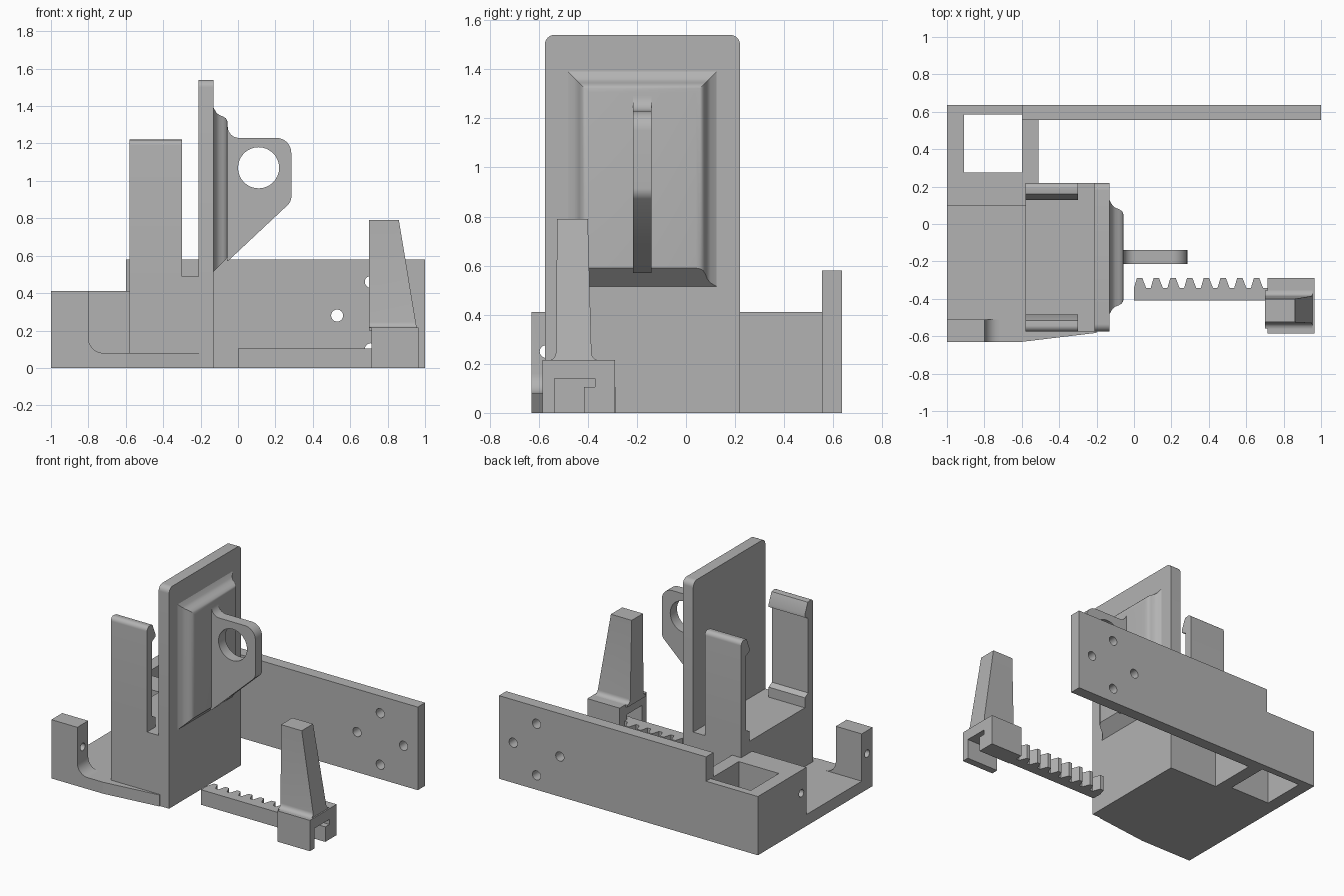
import bpy, bmesh, math
from mathutils import Vector

if "Cube" in bpy.data.objects:
    bpy.data.objects.remove(bpy.data.objects["Cube"])

grey = bpy.data.materials.new("plain grey")
grey.use_nodes = True
grey.diffuse_color = (0.45, 0.45, 0.45, 1)
grey.node_tree.nodes["Principled BSDF"].inputs["Base Color"].default_value = grey.diffuse_color


def finish(name, bm):
    bmesh.ops.recalc_face_normals(bm, faces=bm.faces)
    mesh = bpy.data.meshes.new(name)
    bm.to_mesh(mesh)
    bm.free()
    mesh.materials.append(grey)
    obj = bpy.data.objects.new(name, mesh)
    bpy.context.collection.objects.link(obj)
    return obj


def prism(name, axis, pts, a, b):
    """Extrude a profile along an axis from a to b."""
    place = {"x": lambda u, v, w: (w, u, v),
             "y": lambda u, v, w: (u, w, v),
             "z": lambda u, v, w: (u, v, w)}[axis]
    bm = bmesh.new()
    face = bm.faces.new([bm.verts.new(place(u, v, a)) for u, v in pts])
    ext = bmesh.ops.extrude_face_region(bm, geom=[face])["geom"]
    move = Vector(place(0, 0, b - a))
    bmesh.ops.translate(bm, vec=move, verts=[g for g in ext if isinstance(g, bmesh.types.BMVert)])
    return finish(name, bm)


def box(name, x, y, z):
    return prism(name, "z", [(x[0], y[0]), (x[1], y[0]), (x[1], y[1]), (x[0], y[1])], *z)


def arc(cx, cy, r, start, end, n=8):
    angles = [math.radians(start + (end - start) * i / n) for i in range(n + 1)]
    return [(cx + r * math.cos(t), cy + r * math.sin(t)) for t in angles]


def circle(cx, cy, r):
    return arc(cx, cy, r, 0, 360, 32)[:-1]


def combine(obj, other, operation="DIFFERENCE"):
    mod = obj.modifiers.new("combine", "BOOLEAN")
    mod.operation, mod.object, mod.solver = operation, other, "EXACT"
    bpy.context.view_layer.objects.active = obj
    bpy.ops.object.modifier_apply(modifier=mod.name)
    bpy.data.objects.remove(other)


def smooth(obj, angle=30):
    bpy.ops.object.select_all(action="DESELECT")
    obj.select_set(True)
    bpy.context.view_layer.objects.active = obj
    bpy.ops.object.shade_smooth_by_angle(angle=math.radians(angle))


# Long back plate with four bolt holes in a diamond
plate = prism("back_plate", "y", [(-1, 0), (1, 0), (1, 0.58), (-0.6, 0.58), (-0.6, 0.41), (-1, 0.41)],
              0.555, 0.635)
for dx, dz in ((-1, 0), (1, 0), (0, -1), (0, 1)):
    combine(plate, prism("cutter", "y", circle(0.71 + 0.18 * dx, 0.28 + 0.18 * dz, 0.032), 0.5, 0.7))
smooth(plate)

# Rear block with a square well and a shaft hole
rear = box("rear_block", (-1, -0.51), (0.1, 0.555), (0, 0.41))
combine(rear, box("cutter", (-0.91, -0.6), (0.275, 0.7), (-0.1, 0.5)))
combine(rear, prism("cutter", "x", circle(0.155, 0.25, 0.026), -1.1, -0.85))
combine(plate, box("cutter", (-0.91, -0.6), (0.5, 0.585), (-0.1, 0.5)))
smooth(rear)

# Low tray and the front post with a filleted foot
prism("tray", "z", [(-1, -0.63), (-0.6, -0.63), (-0.2, -0.582), (-0.2, 0.1), (-1, 0.1)], 0, 0.08)
post = prism("front_post", "y",
             [(-1, 0.08), (-0.72, 0.08)] + arc(-0.72, 0.16, 0.08, 270, 180)[1:] + [(-0.8, 0.41), (-1, 0.41)],
             -0.63, -0.51)
combine(post, prism("cutter", "x", circle(-0.57, 0.25, 0.026), -1.1, -0.7))
smooth(post)

# Main block and tall upright panel with rounded top corners
box("main_block", (-0.58, -0.13), (-0.575, 0.22), (0, 0.49))
panel = prism("upright_panel", "x",
              [(-0.575, 0.49), (0.22, 0.49)] + arc(0.18, 1.5, 0.04, 0, 90) + arc(-0.535, 1.5, 0.04, 90, 180),
              -0.21, -0.13)
smooth(panel)

# Pair of clip arms with hooks and foot ledges facing inward
clip = [(0, 0.49), (0, 1.19)] + arc(0.03, 1.19, 0.03, 180, 90)[1:] + [
    (0.06, 1.215), (0.092, 1.14), (0.092, 1.12), (0.055, 1.1), (0.055, 0.58), (0.092, 0.56), (0.092, 0.49)]
for name, edge, side in (("front_clip_arm", -0.575, 1), ("rear_clip_arm", 0.22, -1)):
    smooth(prism(name, "x", [(edge + side * d, z) for d, z in clip], -0.58, -0.30))

# Raised pad on the panel, lofted from shrinking rectangles
bm = bmesh.new()
rings = []
for x, inset in ((-0.13, 0), (-0.115, 0.026), (-0.1, 0.038), (-0.08, 0.046),
                 (-0.065, 0.055), (-0.058, 0.068), (-0.055, 0.085)):
    low = 0.515 + (x + 0.13)
    y0, y1, z1 = -0.48 + inset, 0.125 - inset, 1.39 - inset
    rings.append([bm.verts.new((x, y, z)) for y, z in ((y0, low), (y1, low), (y1, z1), (y0, z1))])
for a, b in zip(rings, rings[1:]):
    for i in range(4):
        j = (i + 1) % 4
        bm.faces.new((a[i], a[j], b[j], b[i]))
bm.faces.new(rings[0])
bm.faces.new(rings[-1])
smooth(finish("raised_pad", bm), 35)

# Pull loop with a round hole
loop = prism("pull_loop", "y",
             [(-0.06, 0.57), (-0.05, 0.575)] + arc(0.225, 0.915, 0.06, -45, 0)
             + arc(0.205, 1.15, 0.08, 0, 90) + arc(0.005, 1.29, 0.06, 270, 180) + [(-0.06, 1.29)],
             -0.215, -0.14)
combine(loop, prism("cutter", "y", circle(0.11, 1.07, 0.11), -0.4, 0.1))
smooth(loop)

# Toothed rack
pitch = 0.0893
profile = [(0.74, -0.41), (0, -0.41), (0, -0.345)]
for i in range(8):
    c = 0.03 + pitch * i
    profile += [(c - 0.03, -0.342), (c - 0.014, -0.288), (c + 0.014, -0.288), (c + 0.035, -0.342)]
profile = profile[:2] + profile[3:] + [(0.715, -0.342), (0.74, -0.288)]
prism("rack", "z", profile, 0, 0.105)

# Sliding foot with a stepped channel underneath
prism("slider_foot", "x",
      [(-0.585, 0), (-0.535, 0), (-0.535, 0.14), (-0.37, 0.14), (-0.37, 0.105), (-0.415, 0.105),
       (-0.415, 0), (-0.29, 0), (-0.29, 0.215), (-0.585, 0.215)], 0.715, 0.965)

# Tapered slider post, flared at its foot and cut by a sloping face
jaw = prism("slider_post", "x",
            [(-0.56, 0.2), (-0.56, 0.215)] + arc(-0.56, 0.245, 0.03, 270, 360, 5)[1:]
            + [(-0.525, 0.79), (-0.4, 0.79), (-0.385, 0.245)]
            + arc(-0.355, 0.245, 0.03, 180, 270, 5)[1:] + [(-0.355, 0.2)], 0.70, 1.1)
combine(jaw, prism("cutter", "y", [(0.86, 0.79), (0.845, 0.88), (1.3, 0.88), (1.3, 0.1), (0.965, 0.1),
                                   (0.958, 0.2)], -0.8, 0))
smooth(jaw)
